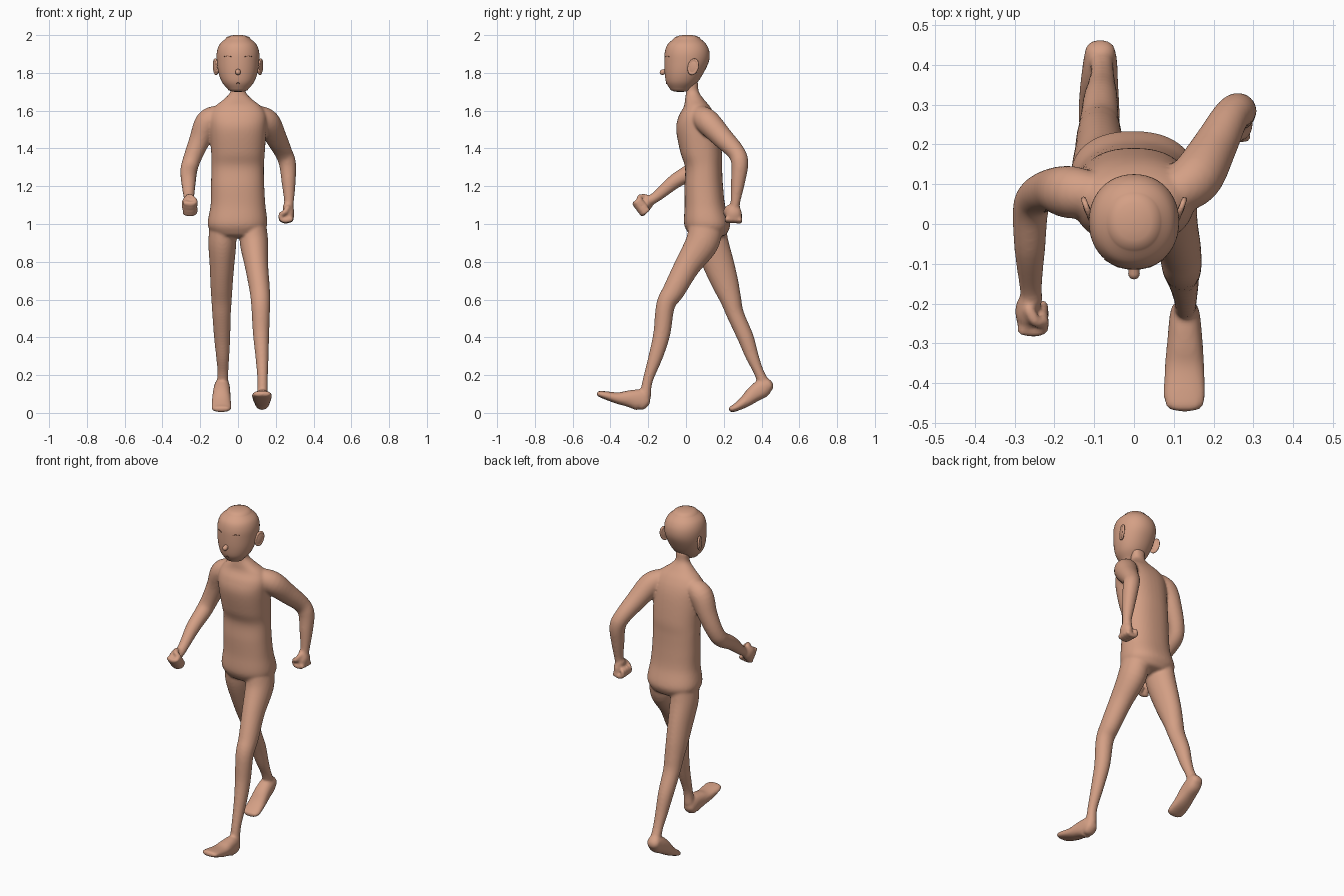
import bpy, bmesh, math
from mathutils import Vector, Matrix

skin = bpy.data.materials.new("skin")
skin.diffuse_color = (0.66, 0.35, 0.235, 1)
dark = bpy.data.materials.new("dark skin line")
dark.diffuse_color = (0.25, 0.11, 0.07, 1)
X, Z = Vector((1, 0, 0)), Vector((0, 0, 1))


def spline(rows, n=5):
    """Catmull-Rom through rows of equal length."""
    out = []
    for i in range(len(rows) - 1):
        p = [rows[max(0, min(len(rows) - 1, i + k))] for k in (-1, 0, 1, 2)]
        for s in range(n):
            t = s / n
            out.append([.5 * (2*b + (c-a)*t + (2*a-5*b+4*c-d)*t*t + (3*b-a-3*c+d)*t**3)
                        for a, b, c, d in zip(*p)])
    return out + [list(rows[-1])]


def loft(bm, rows, caps=(.03, .03), power=2.0, flat=False, ref=X, seg=28):
    """Closed round-ended tube; rows are x, y, z, half width, half depth."""
    rows = spline([list(r) + [r[3]] * (5 - len(r)) for r in rows])
    pts = [Vector(r[:3]) for r in rows]
    frames = []
    for i, r in enumerate(rows):
        t = (pts[min(i+1, len(pts)-1)] - pts[max(i-1, 0)]).normalized()
        if flat:
            t = Z
        s = (ref - t * t.dot(ref)).normalized()
        frames.append((pts[i], t, s, t.cross(s), r[3], r[4]))
    dome = [math.radians(a) for a in (25, 50, 70, 85)]

    def end(f, depth):
        return [(f[0] + f[1] * depth * math.sin(a), *f[1:4],
                 f[4] * math.cos(a), f[5] * math.cos(a)) for a in dome]
    frames = end(frames[0], -caps[0])[::-1] + frames + end(frames[-1], caps[1])
    rings = []
    for c, t, s, n, a, b in frames:
        ring = []
        for k in range(seg):
            u = 2 * math.pi * k / seg
            cu, su = math.cos(u), math.sin(u)
            ring.append(bm.verts.new(
                c + s * a * math.copysign(abs(cu) ** (2 / power), cu)
                + n * b * math.copysign(abs(su) ** (2 / power), su)))
        rings.append(ring)
    for r0, r1 in zip(rings, rings[1:]):
        for k in range(seg):
            bm.faces.new((r0[k], r0[(k+1) % seg], r1[(k+1) % seg], r1[k]))
    bm.faces.new(rings[0][::-1])
    bm.faces.new(rings[-1])


def finish(bm, name, mat=skin):
    bmesh.ops.recalc_face_normals(bm, faces=bm.faces)
    me = bpy.data.meshes.new(name)
    bm.to_mesh(me)
    bm.free()
    me.materials.append(mat)
    for p in me.polygons:
        p.use_smooth = True
    ob = bpy.data.objects.new(name, me)
    bpy.context.collection.objects.link(ob)
    return ob


def fist(bm, c, d, inward):
    """Closed hand: palm, four curled fingers and a thumb."""
    c, d, w = Vector(c), Vector(d).normalized(), X * inward
    e = d.cross(X)
    at = lambda a, b, g, *r: (*(c + w * a + e * b + d * g), *r)
    loft(bm, [at(0, 0, -.045, .026, .03), at(-.008, 0, -.01, .029, .042),
              at(-.005, 0, .022, .027, .042)], (.02, .015), seg=20)
    for i in range(4):
        o = (i - 1.5) * .0225
        loft(bm, [at(-.02, o, .026, .014), at(.012, o, .034, .0135),
                  at(.035, o, .022, .013), at(.034, o, -.004, .012)],
             (.012, .012), ref=e, seg=12)
    loft(bm, [at(-.002, .032, -.035, .015), at(.016, .047, -.008, .014),
              at(.038, .032, .006, .012)], (.012, .012), ref=e, seg=12)


body = bmesh.new()
# torso and neck
loft(body, [(-.003, .115, .95, .135, .102), (-.003, .112, 1.0, .158, .122),
            (0, .1, 1.1, .145, .107), (-.002, .094, 1.2, .141, .102),
            (-.002, .093, 1.3, .139, .098), (0, .08, 1.38, .142, .11),
            (0, .061, 1.5, .15, .113), (0, .058, 1.57, .15, .097),
            (0, .058, 1.62, .125, .07), (0, .045, 1.66, .075, .05),
            (0, .034, 1.70, .04, .034), (0, .03, 1.75, .042, .034)],
     (.025, .01), power=2.3, flat=True, seg=40)
# arm swung back
loft(body, [(.10, .075, 1.575, .055), (.155, .115, 1.54, .066), (.20, .19, 1.46, .057),
            (.24, .265, 1.38, .047), (.262, .285, 1.32, .045),
            (.268, .275, 1.22, .037), (.27, .262, 1.12, .026), (.265, .258, 1.08, .026)])
fist(body, (.262, .253, 1.05), (0, -.05, -1), -1)
# arm swung forward
loft(body, [(-.10, .075, 1.575, .055), (-.16, .08, 1.54, .066), (-.205, .085, 1.44, .055),
            (-.245, .07, 1.34, .047), (-.26, .035, 1.285, .045),
            (-.262, -.06, 1.225, .039), (-.26, -.15, 1.15, .029), (-.257, -.19, 1.125, .027)])
fist(body, (-.262, -.225, 1.10), (0, -.8, -.6), 1)
# leading leg and foot
loft(body, [(.08, .105, .99, .07, .09), (.085, .085, .9, .075, .088), (.098, .008, .78, .062, .069),
            (.115, -.063, .65, .054, .059), (.12, -.108, .57, .05, .05),
            (.122, -.128, .42, .043, .045), (.127, -.16, .3, .035, .038),
            (.13, -.203, .17, .027, .027), (.129, -.215, .09, .03, .03)])
loft(body, [(.128, -.222, .05, .036, .042), (.128, -.245, .067, .04, .057),
            (.128, -.30, .075, .045, .045), (.127, -.36, .078, .05, .031),
            (.127, -.43, .094, .053, .021), (.127, -.455, .1, .048, .017)],
     (.025, .018), power=2.3)
# trailing leg and foot
loft(body, [(-.08, .12, .99, .07, .09), (-.083, .135, .9, .074, .09), (-.085, .175, .78, .065, .082),
            (-.087, .21, .68, .059, .07), (-.087, .237, .6, .054, .056),
            (-.087, .262, .52, .049, .046), (-.084, .315, .4, .043, .043),
            (-.081, .35, .3, .035, .035), (-.08, .384, .22, .029, .027),
            (-.082, .41, .16, .031, .031)])
loft(body, [(-.085, .435, .15, .038, .035), (-.085, .405, .13, .043, .049),
            (-.087, .36, .1, .047, .044), (-.088, .31, .058, .051, .031),
            (-.088, .26, .027, .053, .02), (-.088, .242, .021, .048, .017)],
     (.025, .016), power=2.3)
ob = finish(body, "body")
# fuse the limbs into one smooth skin
m = ob.modifiers.new("fuse", 'REMESH')
m.mode, m.voxel_size, m.use_smooth_shade = 'VOXEL', .0075, True
m = ob.modifiers.new("soften", 'SMOOTH')
m.factor, m.iterations = .5, 6

# head
bm = bmesh.new()
loft(bm, [(0, -.03, 1.715, .055, .055), (0, -.022, 1.75, .084, .083),
          (0, -.01, 1.80, .103, .103), (0, .003, 1.86, .112, .118),
          (0, .006, 1.91, .112, .118), (0, .005, 1.95, .098, .103),
          (0, .006, 1.98, .067, .072)], (.016, .021), flat=True, power=2.1, seg=48)
finish(bm, "head")

# nose
bm = bmesh.new()
loft(bm, [(0, -.10, 1.812, .012), (0, -.125, 1.803, .0145)], (.01, .014), seg=20)
finish(bm, "nose")

# ears: thin shell with a raised rim
for side, label in ((1, "right"), (-1, "left")):
    bm = bmesh.new()
    rim = [(0, .024 * math.cos(a), .038 * math.sin(a)) for a in
           [2 * math.pi * k / 24 for k in range(24)]]
    for p in rim:
        bmesh.ops.create_icosphere(bm, subdivisions=2, radius=.0075,
                                   matrix=Matrix.Translation(p))
    bmesh.ops.create_uvsphere(bm, u_segments=20, v_segments=12, radius=1,
                              matrix=Matrix.Diagonal((.008, .026, .04, 1)))
    ear = finish(bm, label + "_ear")
    ear.matrix_world = (Matrix.Translation((side * .118, .038, 1.832))
                        @ Matrix.Rotation(-side * .35, 4, 'Z') @ Matrix.Rotation(-.28, 4, 'X'))
    m = ear.modifiers.new("fuse", 'REMESH')
    m.mode, m.voxel_size, m.use_smooth_shade = 'VOXEL', .003, True

# closed eyelids and mouth: fine lines on the face
for name, x, y, z, w in (("right_eyelid", .055, -.0985, 1.888, .018),
                         ("left_eyelid", -.055, -.0985, 1.888, .018),
                         ("mouth", 0, -.1035, 1.745, .008)):
    bm = bmesh.new()
    slope = .55 * (x > 0) - .55 * (x < 0)
    loft(bm, [(x - w, y - slope * w, z - .002, .002), (x, y - .001, z + .002, .002),
              (x + w, y + slope * w, z - .002, .002)], (.002, .002), ref=Z, seg=8)
    finish(bm, name, dark)
